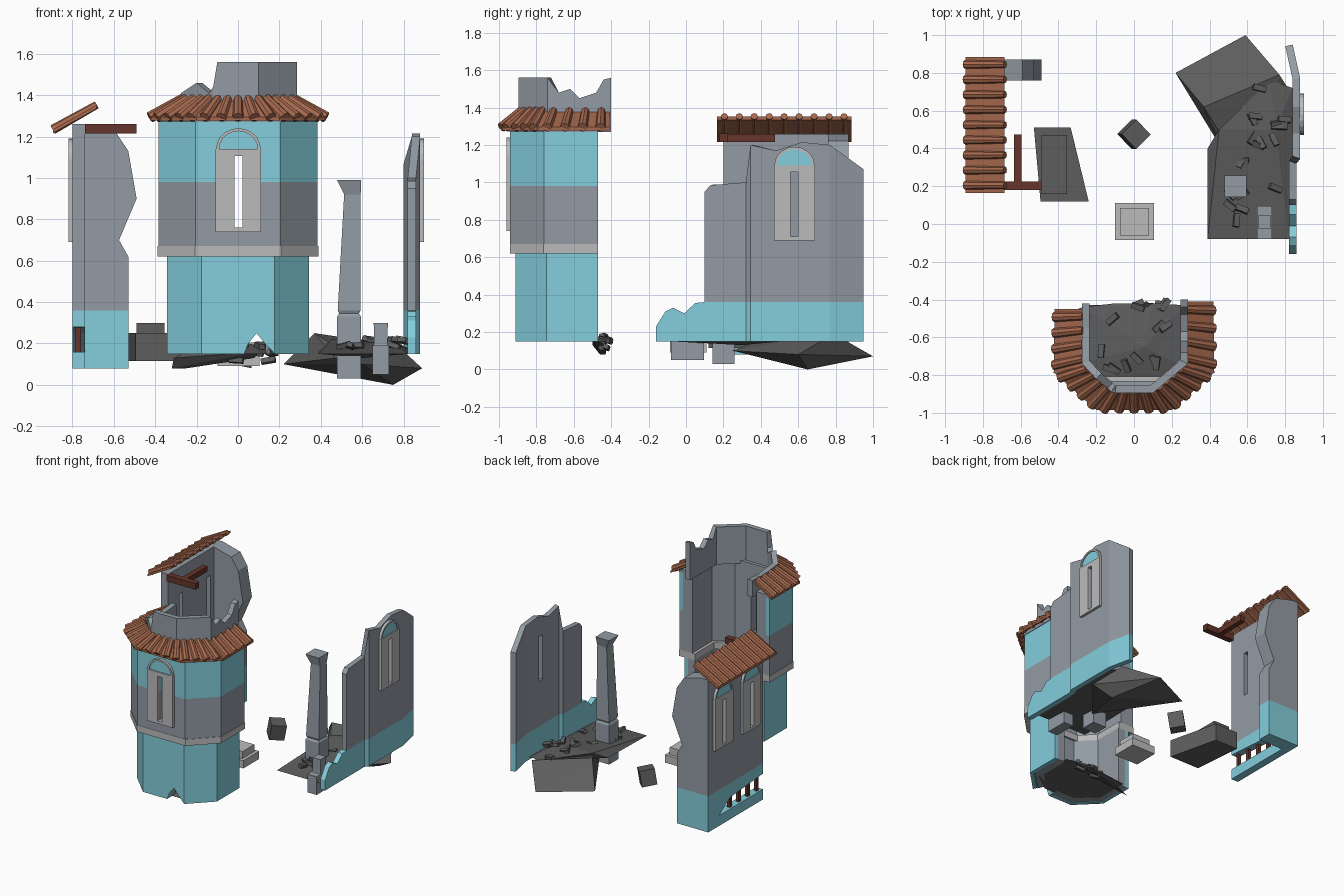
import bpy, bmesh, random
from math import radians, sin, cos, pi
from mathutils import Vector, Matrix, Euler

if "Cube" in bpy.data.objects:
    bpy.data.objects.remove(bpy.data.objects["Cube"])

random.seed(4)


def material(name, rgb):
    m = bpy.data.materials.new(name)
    m.diffuse_color = (*rgb, 1)
    m.use_nodes = True
    m.node_tree.nodes["Principled BSDF"].inputs["Base Color"].default_value = m.diffuse_color
    return m


TEAL = material("teal_paint", (.23, .62, .72))
LIGHT = material("pale_stone", (.5, .5, .5))
DARK = material("rubble_dark", (.11, .11, .11))
GREY = material("wall_grey", (.29, .33, .37))
TILE = material("terracotta", (.38, .14, .075))
WOOD = material("beam_wood", (.13, .035, .025))


def finish(bm, name, mat):
    bmesh.ops.recalc_face_normals(bm, faces=bm.faces)
    me = bpy.data.meshes.new(name)
    bm.to_mesh(me)
    bm.free()
    ob = bpy.data.objects.new(name, me)
    me.materials.append(mat)
    bpy.context.collection.objects.link(ob)
    return ob


def add_box(bm, c, s, rot=(0, 0, 0)):
    m = Matrix.LocRotScale(Vector(c), Euler([radians(a) for a in rot]), Vector(s))
    bmesh.ops.create_cube(bm, size=1, matrix=m)


def box(name, lo, hi, mat):
    bm = bmesh.new()
    add_box(bm, [(a + b) / 2 for a, b in zip(lo, hi)], [b - a for a, b in zip(lo, hi)])
    return finish(bm, name, mat)


def hull(name, pts, mat):
    bm = bmesh.new()
    for p in pts:
        bm.verts.new(p)
    bmesh.ops.convex_hull(bm, input=bm.verts)
    loose = [v for v in bm.verts if not v.link_faces]
    bmesh.ops.delete(bm, geom=loose, context='VERTS')
    return finish(bm, name, mat)


def prism(name, prof, y0, y1, mat, M=Matrix()):
    """Extrude an x-z profile along y."""
    bm = bmesh.new()
    a, b = [[bm.verts.new(M @ Vector((u, y, v))) for u, v in prof] for y in (y0, y1)]
    n = len(prof)
    bm.faces.new(a)
    bm.faces.new(b[::-1])
    for i in range(n):
        bm.faces.new((a[i], b[i], b[(i + 1) % n], a[(i + 1) % n]))
    return finish(bm, name, mat)


def wall(name, pts, t, mat):
    """Wall along (x, y, bottom, top) points; thickness goes to the left of travel."""
    P = [Vector(p[:2]) for p in pts]
    dirs = [(b - a).normalized() for a, b in zip(P, P[1:])]
    bm = bmesh.new()
    rings = []
    for i, (x, y, z0, z1) in enumerate(pts):
        d0, d1 = dirs[max(i - 1, 0)], dirs[min(i, len(dirs) - 1)]
        n0, n1 = Vector((-d0.y, d0.x)), Vector((-d1.y, d1.x))
        m = (n0 + n1) / (1 + n0.dot(n1)) * t
        rings.append([bm.verts.new(v) for v in ((x, y, z0), (x, y, z1),
                      (x + m.x, y + m.y, z1), (x + m.x, y + m.y, z0))])
    for r, s in zip(rings, rings[1:]):
        for k in range(4):
            bm.faces.new((r[k], s[k], s[(k + 1) % 4], r[(k + 1) % 4]))
    bm.faces.new(rings[0])
    bm.faces.new(rings[-1][::-1])
    return finish(bm, name, mat)


def cut(ob, cutter):
    mod = ob.modifiers.new("slit", 'BOOLEAN')
    mod.operation, mod.object = 'DIFFERENCE', cutter
    bpy.context.view_layer.objects.active = ob
    bpy.ops.object.modifier_apply(modifier=mod.name)


def window(name, x, y, z, turn, walls):
    """Arched window with a pale panel and a slit cut right through."""
    M = Matrix.Translation((x, y, z)) @ Matrix.Rotation(radians(turn), 4, 'Z')
    panel = prism(name + "_panel", [(-.11, 0), (.11, 0), (.11, .4), (-.11, .4)], -.02, .005, LIGHT, M)
    arc = lambda r: [(r * cos(i * pi / 10), .4 + r * .93 * sin(i * pi / 10)) for i in range(11)]
    prism(name + "_arch_glass", arc(.093), -.012, .005, TEAL, M)
    prism(name + "_arch_rim", arc(.108) + arc(.093)[::-1], -.02, .005, LIGHT, M)
    slit = prism(name + "_slit", [(-.02, .02), (.02, .02), (.02, .365), (-.02, .365)], -.1, .2, LIGHT, M)
    for ob in [panel] + walls:
        cut(ob, slit)
    bpy.data.objects.remove(slit)


def tile_roof(name, e0, e1, r0, r1, n, rad=.024):
    """Sloping slab from eave e0-e1 to ridge r0-r1 with n round ribs."""
    e0, e1, r0, r1 = map(Vector, (e0, e1, r0, r1))
    bm = bmesh.new()
    dz = Vector((0, 0, .018))
    a = [bm.verts.new(p) for p in (e0, e1, r1, r0)]
    b = [bm.verts.new(p - dz) for p in (e0, e1, r1, r0)]
    bm.faces.new(a)
    bm.faces.new(b[::-1])
    for i in range(4):
        bm.faces.new((a[i], b[i], b[(i + 1) % 4], a[(i + 1) % 4]))
    for i in range(n):
        f = (i + .5) / n
        p, q = e0.lerp(e1, f), r0.lerp(r1, f)
        d = q - p
        M = Matrix.Translation((p + q) / 2) @ d.to_track_quat('Z', 'Y').to_matrix().to_4x4()
        bmesh.ops.create_cone(bm, cap_ends=True, segments=8, radius1=rad * 1.1, radius2=rad * .9,
                              depth=d.length + .006, matrix=M)
    return finish(bm, name, TILE)


def bricks(name, spots):
    bm = bmesh.new()
    for c in spots:
        add_box(bm, c, (.07, .03, .024), [random.uniform(-20, 20), random.uniform(-20, 20), random.uniform(0, 180)])
    return finish(bm, name, DARK)


# Front tower: painted bands over a grey lining, half-octagon, open at the back
def bay(w, f, z0, z1, c=.18, back=-.47):
    xy = [(-w, back), (-w, f + c), (-w + c, f), (w - c, f), (w, f + c), (w, back)]
    return [(x, y, z0, z1) for x, y in xy]


def notched(w, f, c):
    base = bay(w, f, .15, .62, c)
    notch = [(x, f, z, .62) for x, z in ((.03, .15), (.05, .2), (.09, .25), (.13, .2), (.15, .18))]
    return base[:3] + notch + base[3:]


wall("tower_base", notched(.342, -.912, .165), .03, TEAL)
wall("tower_base_lining", notched(.312, -.882, .155), .06, GREY)
wall("tower_ledge", bay(.388, -.942, .62, .67), .135, LIGHT)
tower = [wall("tower_wall", bay(.385, -.94, .67, .98), .03, GREY),
         wall("tower_upper_wall", bay(.385, -.94, .98, 1.27), .03, TEAL),
         wall("tower_lining", bay(.355, -.91, .67, 1.27, .163), .08, GREY)]
wall("tower_cornice", bay(.39, -.945, 1.27, 1.295), .115, GREY)
window("tower_window", 0.002, -.94, .74, 0, tower)

# Broken parapet rising through the tower roof
wall("tower_parapet", [(-.275, -.42, 1.27, 1.40), (-.275, -.55, 1.27, 1.39), (-.275, -.74, 1.27, 1.41),
     (-.2, -.82, 1.27, 1.46), (-.14, -.87, 1.27, 1.41), (-.12, -.89, 1.27, 1.44), (-.10, -.895, 1.27, 1.56),
     (.10, -.895, 1.27, 1.56), (.285, -.74, 1.27, 1.56), (.285, -.68, 1.27, 1.48), (.285, -.62, 1.27, 1.50),
     (.285, -.57, 1.27, 1.45), (.285, -.48, 1.27, 1.48), (.285, -.44, 1.27, 1.55), (.285, -.40, 1.27, 1.56)],
     .04, GREY)
E, R = 1.295, 1.385
for s, nm, back in ((-1, "left", -.45), (1, "right", -.41)):
    tile_roof(f"tower_roof_{nm}", (s * .42, back, E), (s * .425, -.79, E), (s * .27, back, R), (s * .27, -.75, R), 4)
    tile_roof(f"tower_roof_{nm}_corner", (s * .42, -.79, E), (s * .2, -.985, E), (s * .27, -.75, R), (s * .12, -.88, R), 4)
tile_roof("tower_roof_front", (-.2, -.985, E), (.2, -.985, E), (-.12, -.88, R), (.12, -.88, R), 5)

# Tower rubble floor with a tilted fragment at the open back
hull("tower_rubble", [(-.27, -.44, .15), (.27, -.43, .15), (.26, -.75, .15), (.12, -.85, .15), (-.12, -.85, .15),
     (-.27, -.73, .15), (-.1, -.42, .15), (.1, -.42, .17), (.05, -.65, .2)], DARK)
hull("tower_fragment", [(-.32, -.46, .08), (-.25, -.43, .08), (-.31, -.5, .13), (.08, -.42, .13), (.1, -.5, .16),
     (-.25, -.5, .16)], DARK)
bricks("tower_bricks", [(random.uniform(-.2, .2), random.uniform(-.8, -.48), .19) for _ in range(10)]
       + [(random.uniform(-.05, .18), random.uniform(-.47, -.42), random.uniform(.11, .2)) for _ in range(8)])

# Left building: side wall, ragged back wall, broken base with posts
left = wall("left_side_wall", [(-.8, .76, .36, 1.26), (-.8, .2, .36, 1.26)], .06, GREY)
wall("left_side_base", [(-.8, .76, .16, .36), (-.8, .74, .16, .36), (-.8, .6, .25, .36), (-.8, .2, .28, .36)], .06, TEAL)
wall("left_side_sill", [(-.8, .76, .08, .16), (-.8, .2, .08, .16)], .06, TEAL)
for i in range(4):
    box(f"base_post_{i}", (-.785, .23 + i * .11, .15), (-.76, .255 + i * .11, .28), WOOD)
prism("left_back_base", [(-.8, .08), (-.53, .08), (-.53, .36), (-.8, .36)], .76, .87, TEAL)
prism("left_back_wall", [(-.8, .36), (-.53, .36), (-.53, .62), (-.575, .70), (-.49, .90), (-.53, 1.13),
      (-.59, 1.22), (-.74, 1.26), (-.8, 1.26)], .76, .87, GREY)
for nm, y in (("back", .70), ("front", .36)):
    window(f"left_window_{nm}", -.8, y, .69, -90, [left])
tile_roof("left_roof", (-.893, .165, 1.235), (-.893, .885, 1.235), (-.685, .165, 1.352), (-.685, .885, 1.352), 9, .021)
box("roof_beam_cross", (-.74, .18, 1.215), (-.49, .225, 1.262), WOOD)
box("roof_beam_long", (-.635, .2, 1.215), (-.595, .475, 1.258), WOOD)

# Right wall with teal skirting and cranked bay
xy = [(.86, .10), (.86, .13), (.86, .32), (.88, .345), (.88, .48), (.88, .62), (.88, .77), (.84, .95)]
tops = (.95, .985, 1.0, 1.2, 1.17, 1.215, 1.2, 1.07)
right = wall("right_wall", [(*p, .36, z) for p, z in zip(xy, tops)], .04, GREY)
ragged = [(.86, y, .15, z) for y, z in ((-.16, .23), (-.11, .31), (-.07, .33), (-.01, .30), (.05, .355))]
wall("right_wall_base", ragged + [(*p, .15, .36) for p in xy], .04, TEAL)
window("right_window", .88, .58, .69, 90, [right])

# Right rubble mound and tilted slab
hull("right_rubble_floor", [(.39, -.08, .15), (.82, -.08, .15), (.84, .35, .16), (.84, .72, .17), (.72, .76, .19),
     (.39, .4, .16), (.45, .5, .22), (.75, .5, .21), (.5, .1, .17), (.6, .3, .13)], DARK)
hull("tilted_slab", [(.22, .80, .10), (.59, 1.0, .07), (.47, .39, .13), (.37, .62, .25), (.77, .79, .19),
     (.75, .65, 0), (.89, .6, .08), (.6, .25, .10)], DARK)
bricks("right_bricks", [(random.uniform(.62, .8), random.uniform(.4, .72), .215) for _ in range(11)]
       + [(random.uniform(.5, .8), random.uniform(0, .38), .19) for _ in range(8)])

# Broken pillars, each lofted from squares of (centre x, half width, z)
def pillar(name, y, rows):
    bm = bmesh.new()
    rings = [[bm.verts.new((x + i * h, y + j * h, z)) for i, j in ((-1, -1), (1, -1), (1, 1), (-1, 1))]
             for x, h, z in rows]
    bm.faces.new(rings[0][::-1])
    bm.faces.new(rings[-1])
    for r, s in zip(rings, rings[1:]):
        for k in range(4):
            bm.faces.new((r[k], r[(k + 1) % 4], s[(k + 1) % 4], s[k]))
    return finish(bm, name, GREY)


pillar("tall_pillar", .20, [(.537, .058, .03), (.537, .058, .33), (.537, .048, .345), (.537, .055, .36),
                            (.553, .040, .92), (.537, .058, .99)])
pillar("short_pillar", .01, [(.69, .038, .05), (.69, .038, .17), (.69, .033, .20), (.69, .034, .30)])
box("short_pillar_foot", (.65, -.08, .05), (.73, .095, .19), GREY)

# Loose blocks in the courtyard
box("pedestal_lower", (-.10, -.085, .09), (.105, .11, .15), LIGHT)
box("pedestal_upper", (-.075, -.06, .15), (.08, .085, .205), LIGHT)
hull("fallen_block", [(x, y, z) for z in (.115, .25)
     for x, y in ((-.53, .51), (-.335, .51), (-.24, .12), (-.495, .12))], DARK)
box("fallen_block_cap", (-.49, .16, .25), (-.355, .47, .30), DARK)
bm = bmesh.new()
add_box(bm, (0, .475, .155), (.11, .11, .12), (8, 8, 45))
finish(bm, "tumbled_cube", DARK)
